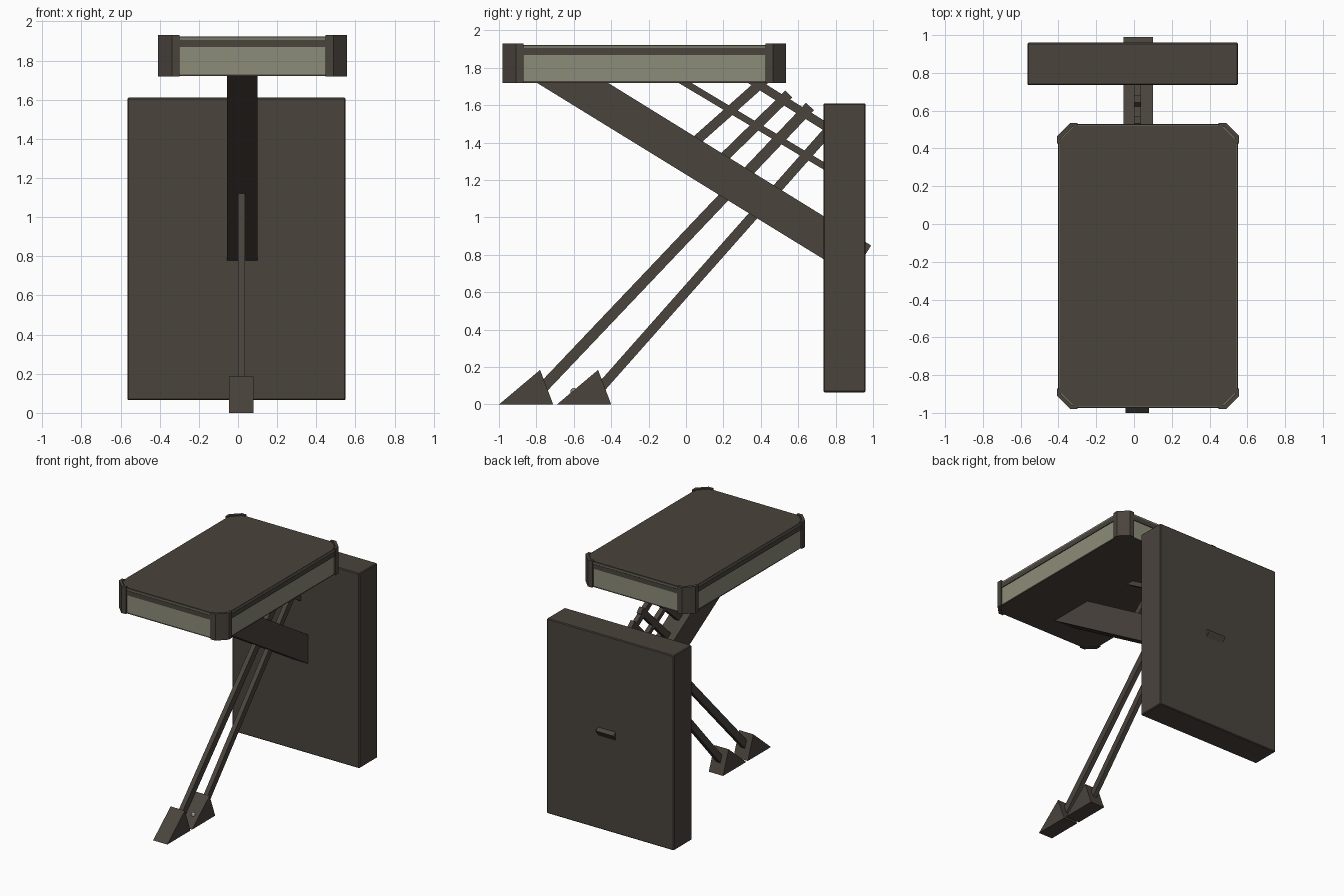
import bpy, bmesh, math
from mathutils import Vector

if "Cube" in bpy.data.objects:
    bpy.data.objects.remove(bpy.data.objects["Cube"])


def material(name, rgb):
    m = bpy.data.materials.new(name)
    m.diffuse_color = (*rgb, 1)
    m.use_nodes = True
    m.node_tree.nodes["Principled BSDF"].inputs["Base Color"].default_value = m.diffuse_color
    return m


DARK = material("dark_brown", (0.068, 0.056, 0.046))
PANEL = material("pale_olive", (0.265, 0.265, 0.195))
TRIM = material("green_grey_trim", (0.17, 0.19, 0.135))
GREY = material("grey", (0.3, 0.3, 0.3))


def prism(name, base, offset, mat):
    """Closed prism: polygon 'base' (3D points) swept by 'offset'."""
    bm = bmesh.new()
    off = Vector(offset)
    a = [bm.verts.new(p) for p in base]
    b = [bm.verts.new(Vector(p) + off) for p in base]
    n = len(a)
    bm.faces.new(a)
    bm.faces.new(b[::-1])
    for i in range(n):
        bm.faces.new((a[i], b[i], b[(i + 1) % n], a[(i + 1) % n]))
    bmesh.ops.recalc_face_normals(bm, faces=bm.faces)
    me = bpy.data.meshes.new(name)
    bm.to_mesh(me)
    bm.free()
    me.materials.append(mat)
    ob = bpy.data.objects.new(name, me)
    bpy.context.collection.objects.link(ob)
    return ob


def side_prism(name, yz, x0, x1, mat=DARK):
    return prism(name, [(x0, y, z) for y, z in yz], (x1 - x0, 0, 0), mat)


def flat_prism(name, xy, z0, z1, mat=DARK):
    return prism(name, [(x, y, z0) for x, y in xy], (0, 0, z1 - z0), mat)


def rod(name, p, q, width, x0=0.0, x1=0.036):
    """Square bar running in the side plane."""
    p, q = Vector(p), Vector(q)
    d = (q - p).normalized()
    n = Vector((-d.y, d.x)) * width / 2
    return side_prism(name, [p + n, q + n, q - n, p - n], x0, x1)


# Back slab
slab = side_prism("back_slab", [(0.735, 0.065), (0.96, 0.065), (0.96, 1.61), (0.735, 1.61)],
                  -0.565, 0.55)
bev = slab.modifiers.new("edge", 'BEVEL')
bev.width, bev.segments = 0.006, 1

# Broad diagonal beam, poking out behind the slab
side_prism("diagonal_beam", [(-0.83, 1.74), (-0.45, 1.74), (0.99, 0.85), (0.885, 0.685)],
           -0.055, 0.10)

# Long struts and short braces above the beam
rod("long_strut_front", (-0.77, 0.085), (0.663, 1.593), 0.058)
rod("long_strut_rear", (-0.46, 0.085), (0.78, 1.485), 0.052)
rod("brace_upper", (0.15, 1.27), (0.55, 1.66), 0.052)
rod("brace_inner", (0.02, 1.38), (0.42, 1.735), 0.052)
rod("cross_bar_low", (-0.04, 1.74), (0.78, 1.25), 0.035)
rod("cross_bar_high", (0.34, 1.74), (0.78, 1.465), 0.045)

# Wedge feet
for name, y in (("front_foot", -1.0), ("rear_foot", -0.69)):
    side_prism(name, [(y, 0), (y + 0.29, 0), (y + 0.22, 0.185)], -0.045, 0.08)

# Small grey knob on the rear foot
bpy.ops.mesh.primitive_uv_sphere_add(segments=12, ring_count=8, radius=0.018,
                                     location=(0.03, -0.6, 0.07))
knob = bpy.context.object
knob.name = "knob"
knob.data.materials.append(GREY)

# Seat box, built in layers on a rectangle with cut corners
X0, X1, Y0, Y1 = -0.408, 0.557, -0.98, 0.535


def cut_rect(inset, c):
    a, b, d, e = X0 + inset, X1 - inset, Y0 + inset, Y1 - inset
    return [(a + c, d), (b - c, d), (b, d + c), (b, e - c),
            (b - c, e), (a + c, e), (a, e - c), (a, d + c)]


flat_prism("seat_bottom", cut_rect(0.012, 0.08), 1.72, 1.73)
flat_prism("seat_sides", cut_rect(0.012, 0.08), 1.722, 1.87, PANEL)
flat_prism("seat_band", cut_rect(0.006, 0.08), 1.868, 1.905)
flat_prism("seat_trim", cut_rect(0.009, 0.08), 1.905, 1.918, TRIM)
flat_prism("seat_top", cut_rect(0.014, 0.08), 1.916, 1.923)

# Corner brackets
for cx, sx in ((X0, 1), (X1, -1)):
    for cy, sy in ((Y0, 1), (Y1, -1)):
        c, l, t = 0.07, 0.11, 0.022
        shape = [(0, l), (0, c), (c, 0), (l, 0), (l, t), (c + t * 0.42, t),
                 (t, c + t * 0.42), (t, l)]
        flat_prism("corner_bracket", [(cx + sx * u, cy + sy * v) for u, v in shape],
                   1.718, 1.93)
